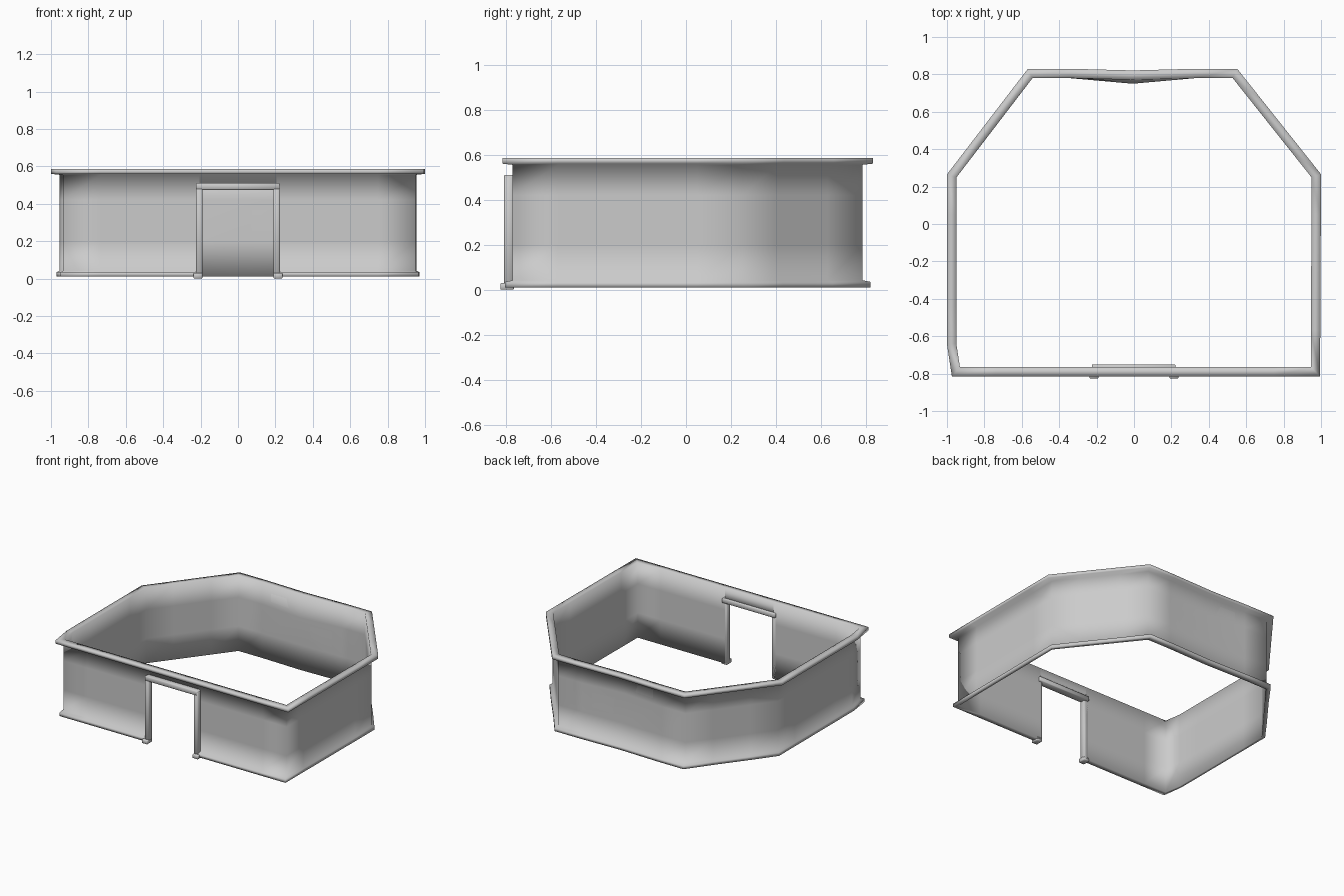
import bpy
import bmesh
from mathutils import Vector

cube = bpy.data.objects.get("Cube")
if cube:
    bpy.data.objects.remove(cube, do_unlink=True)

grey = bpy.data.materials.new("light grey")
grey.use_nodes = True
colour = (0.6, 0.6, 0.6, 1)
grey.diffuse_color = colour
grey.node_tree.nodes["Principled BSDF"].inputs["Base Color"].default_value = colour


def add_object(name, bm, smooth=True):
    bmesh.ops.recalc_face_normals(bm, faces=bm.faces)
    mesh = bpy.data.meshes.new(name)
    bm.to_mesh(mesh)
    bm.free()
    mesh.materials.append(grey)
    for face in mesh.polygons:
        face.use_smooth = smooth
    obj = bpy.data.objects.new(name, mesh)
    bpy.context.collection.objects.link(obj)
    return obj


def add_loops(corners, gap=0.2):
    """Add support points beside the corners of long wall runs."""
    points = [Vector(corners[0])]
    for a, b in zip(corners, corners[1:]):
        a, b = Vector(a), Vector(b)
        step = (b - a).normalized() * gap
        if (b - a).length > 3 * gap:
            points += [a + step, (a + b) / 2, b - step]
        points.append(b)
    return points


def sweep(name, path, profile, dent=0.0):
    """Sweep a closed profile of (x offset, y offset, z) along a mitred path."""
    bm = bmesh.new()
    rings = []
    for i, p in enumerate(path):
        before = (p - path[i - 1]).normalized() if i else None
        after = (path[i + 1] - p).normalized() if i < len(path) - 1 else before
        before = before or after
        n1, n2 = Vector((before.y, -before.x)), Vector((after.y, -after.x))
        miter = (n1 + n2) / (1 + n1.dot(n2))
        ring = []
        for ox, oy, z in profile:
            x, y = p.x + miter.x * ox, p.y + miter.y * oy
            # shallow dent in the middle of the back wall
            if abs(p.x) < 0.05 and p.y > 0.5:
                y -= dent if 0.3 < z < 0.5 else dent * 0.3
            ring.append(bm.verts.new((x, y, z)))
        rings.append(ring)
    count = len(profile)
    for a, b in zip(rings, rings[1:]):
        for j in range(count):
            k = (j + 1) % count
            bm.faces.new((a[j], b[j], b[k], a[k]))
    return add_object(name, bm)


def box(name, x, y, z):
    bm = bmesh.new()
    bmesh.ops.create_cube(bm, size=1)
    for v in bm.verts:
        v.co = [r[0] if c < 0 else r[1] for c, r in zip(v.co, (x, y, z))]
    bmesh.ops.bevel(bm, geom=bm.edges[:], offset=0.004, segments=1, affect='EDGES')
    return add_object(name, bm)


# Wall section: footing ledge, thin sheet, overhanging top rim
RIM = [(0, 0, 0.555), (0.045, 0.045, 0.56), (0.045, 0.045, 0.585), (-0.005, -0.005, 0.585)]
INNER = -0.005
wall_profile = [
    (INNER, INNER, 0.01), (0.015, 0.035, 0.01), (0.015, 0.035, 0.035), (0, 0, 0.042),
    (0, 0, 0.2), (0, 0, 0.42), *RIM, (INNER, INNER, 0.42), (INNER, INNER, 0.2)]

# Enclosure wall from one door side around to the other
wall_corners = [
    (0.205, -0.77), (0.95, -0.77), (0.955, 0.25), (0.53, 0.785), (-0.545, 0.785),
    (-0.955, 0.25), (-0.955, -0.64), (-0.935, -0.77), (-0.205, -0.77)]
sweep("enclosure_wall", add_loops(wall_corners), wall_profile, dent=0.03)

# Wall and rim over the doorway
lintel_profile = [(0, 0, 0.48), *RIM, (INNER, INNER, 0.48)]
sweep("wall_over_door", [Vector((-0.205, -0.77)), Vector((0.205, -0.77))], lintel_profile)

# Door frame
box("door_lintel", (-0.225, 0.222), (-0.808, -0.75), (0.475, 0.51))
for side, s in (("left", 1), ("right", -1)):
    box("door_post_" + side, sorted((s * 0.19, s * 0.224)), (-0.808, -0.765), (0.01, 0.5))
    box("door_foot_" + side, sorted((s * 0.19, s * 0.238)), (-0.825, -0.765), (0, 0.03))
